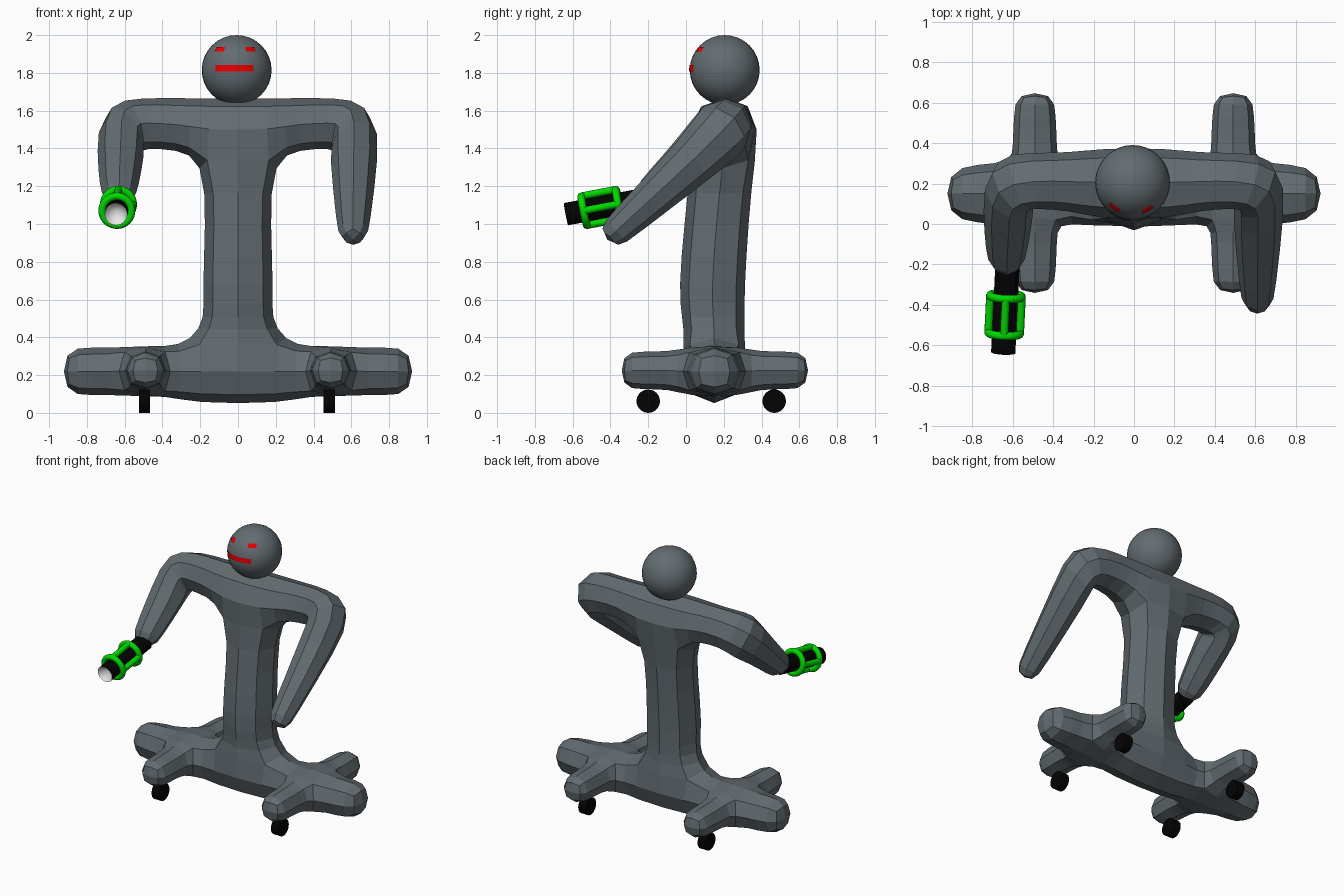
import bpy, bmesh, math
from mathutils import Vector, Quaternion

if "Cube" in bpy.data.objects:
    bpy.data.objects.remove(bpy.data.objects["Cube"])

X, Y, Z = Vector((1, 0, 0)), Vector((0, 1, 0)), Vector((0, 0, 1))


def material(name, r, g, b):
    m = bpy.data.materials.new(name)
    m.diffuse_color = (r, g, b, 1)
    m.use_nodes = True
    m.node_tree.nodes["Principled BSDF"].inputs["Base Color"].default_value = m.diffuse_color
    return m


GREY = material("steel grey", 0.125, 0.15, 0.165)
BLACK = material("black", 0.001, 0.001, 0.001)
GREEN = material("bright green", 0.0, 0.7, 0.0)
RED = material("red", 0.85, 0.0, 0.0)
WHITE = material("pale grey", 0.8, 0.8, 0.8)


def finish(bm, name, mat, smooth=False):
    me = bpy.data.meshes.new(name)
    bm.to_mesh(me)
    bm.free()
    me.materials.append(mat)
    ob = bpy.data.objects.new(name, me)
    bpy.context.collection.objects.link(ob)
    if smooth:
        bpy.ops.object.select_all(action='DESELECT')
        bpy.context.view_layer.objects.active = ob
        ob.select_set(True)
        bpy.ops.object.shade_smooth_by_angle()
    return ob


def rod(name, a, b, r1, r2, mat, seg=16, caps=True, flip=False):
    a, b = Vector(a), Vector(b)
    bm = bmesh.new()
    bmesh.ops.create_cone(bm, segments=seg, cap_ends=caps, radius1=r1, radius2=r2,
                          depth=(b - a).length)
    q = Z.rotation_difference((b - a).normalized())
    for v in bm.verts:
        v.co = q @ v.co + (a + b) / 2
    if flip:
        bmesh.ops.reverse_faces(bm, faces=bm.faces[:])
    return finish(bm, name, mat, smooth=True)


# ---- Body cage: a pelvis box with limbs extruded ring by ring ----
bm = bmesh.new()


def chain(f, u, v, steps):
    """Extrude face f through rings (centre, half u, half v[, turn])."""
    mid = f.calc_center_median()
    signs = [(math.copysign(1, (w.co - mid).dot(u)), math.copysign(1, (w.co - mid).dot(v)))
             for w in f.verts]
    for c, a, b, *turn in steps:
        q = turn[0] if turn else Quaternion()
        old = list(f.verts)
        new = [bm.verts.new(Vector(c) + q @ (u * a * i + v * b * j)) for i, j in signs]
        bm.faces.remove(f)
        for i in range(4):
            j = (i + 1) % 4
            bm.faces.new((old[i], old[j], new[j], new[i]))
        f = bm.faces.new(new)
    bm.normal_update()
    return f


def side(f, d):
    near = [g for e in f.edges for g in e.link_faces if g is not f]
    return max(near, key=lambda g: g.normal.dot(d))


# pelvis
bmesh.ops.create_cube(bm, size=1)
for w in bm.verts:
    w.co = Vector((w.co.x * 0.52, 0.15 + w.co.y * 0.34, 0.215 + w.co.z * 0.36))
bm.normal_update()
top = max(bm.faces, key=lambda g: g.normal.z)

# base beams with front and back feet
for s in (-1, 1):
    cap = chain(side(top, X * s), Y, Z, [((s * 0.37, 0.15, 0.22), 0.155, 0.135),
                                         ((s * 0.61, 0.15, 0.22), 0.165, 0.135)])
    feet = [(side(cap, -Y), -0.08, -0.35), (side(cap, Y), 0.38, 0.656)]
    for f, y1, y2 in feet:
        ym = y1 + (y2 - y1) * 0.55
        chain(f, X, Z, [((s * 0.49, y1, 0.225), 0.12, 0.11),
                        ((s * 0.49, ym, 0.225), 0.112, 0.108),
                        ((s * 0.49, y2, 0.225), 0.105, 0.105)])
    chain(cap, Y, Z, [((s * 0.77, 0.15, 0.22), 0.16, 0.138),
                      ((s * 0.935, 0.15, 0.22), 0.125, 0.135)])

# torso and chest
top = chain(top, X, Y, [((0, 0.145, 0.5), 0.19, 0.18),
                        ((0, 0.135, 0.65), 0.205, 0.19),
                        ((0, 0.16, 1.0), 0.187, 0.185),
                        ((0, 0.195, 1.33), 0.195, 0.18),
                        ((0, 0.205, 1.68), 0.2, 0.19)])

# arms: the right one hangs lower, the left one carries the blaster
forearms = {1: [((0.615, 0.08, 1.37), 0.14), ((0.61, -0.33, 1.0), 0.092),
                ((0.61, -0.425, 0.91), 0.08)],
            -1: [((-0.62, 0.06, 1.38), 0.135), ((-0.63, -0.13, 1.2), 0.108),
                 ((-0.63, -0.23, 1.12), 0.09)]}
for s, path in forearms.items():
    down = Vector((0, -0.71, -0.69)).normalized()
    full = (X * s).rotation_difference(down)
    half = Quaternion().slerp(full, 0.5)
    steps = [((s * 0.32, 0.21, 1.53), 0.155, 0.148), ((s * 0.5, 0.215, 1.535), 0.15, 0.145),
             ((s * 0.62, 0.205, 1.51), 0.175, 0.175, half)]
    steps += [(c, r, r, full) for c, r in path]
    chain(side(top, X * s), Y, Z, steps)

body = finish(bm, "body", GREY)
sub = body.modifiers.new("round", 'SUBSURF')
sub.levels = sub.render_levels = 1

# ---- Head ----
HC, HR = Vector((-0.007, 0.205, 1.815)), 0.185
bm = bmesh.new()
bmesh.ops.create_uvsphere(bm, u_segments=32, v_segments=16, radius=HR)
bmesh.ops.translate(bm, verts=bm.verts[:], vec=HC)
finish(bm, "head", GREY, smooth=True)


# face marks: thin curved plates on the head
def mark(name, lon1, lon2, z1, z2, n):
    bm = bmesh.new()
    rows = []
    for i in range(n + 1):
        t = math.radians(lon1 + (lon2 - lon1) * i / n)
        pair = []
        for z in (z1, z2):
            dz = z - HC.z
            r = math.sqrt((HR + 0.004) ** 2 - dz * dz)
            pair.append(bm.verts.new(HC + Vector((r * math.sin(t), -r * math.cos(t), dz))))
        rows.append(pair)
    for p, q in zip(rows, rows[1:]):
        bm.faces.new((p[0], q[0], q[1], p[1]))
    finish(bm, name, RED, smooth=True)


mark("left_eye", -47, -25, 1.912, 1.937, 4)
mark("right_eye", 18, 40, 1.912, 1.937, 4)
mark("mouth", -37, 28, 1.807, 1.842, 10)

# ---- Wheels ----
for x in (-0.495, 0.483):
    for y in (-0.2, 0.467):
        rod("wheel", (x - 0.03, y, 0.062), (x + 0.03, y, 0.062), 0.062, 0.062, BLACK, 32)

# ---- Blaster: barrel, hollow muzzle, green cage ----
back, tip = Vector((-0.625, -0.2, 1.135)), Vector((-0.646, -0.635, 1.052))
axis = (tip - back).normalized()
rod("barrel", back, tip, 0.06, 0.06, BLACK, 32, caps=False)
rod("muzzle", tip - axis * 0.08, tip, 0.0, 0.06, WHITE, 32, caps=False, flip=True)
turn = Z.rotation_difference(axis)
rings = [back.lerp(tip, t) for t in (0.36, 0.78)]
for c in rings:
    bpy.ops.mesh.primitive_torus_add(location=c, rotation=turn.to_euler(), major_radius=0.078,
                                     minor_radius=0.02, major_segments=32, minor_segments=16)
    ob = bpy.context.object
    ob.name = "cage_ring"
    ob.data.materials.append(GREEN)
    bpy.ops.object.shade_smooth_by_angle()
across = axis.cross(Z).normalized()
up = across.cross(axis)
for d in (across, -across, up, -up):
    rod("cage_bar", rings[0] + d * 0.078, rings[1] + d * 0.078, 0.02, 0.02, GREEN, 16)
